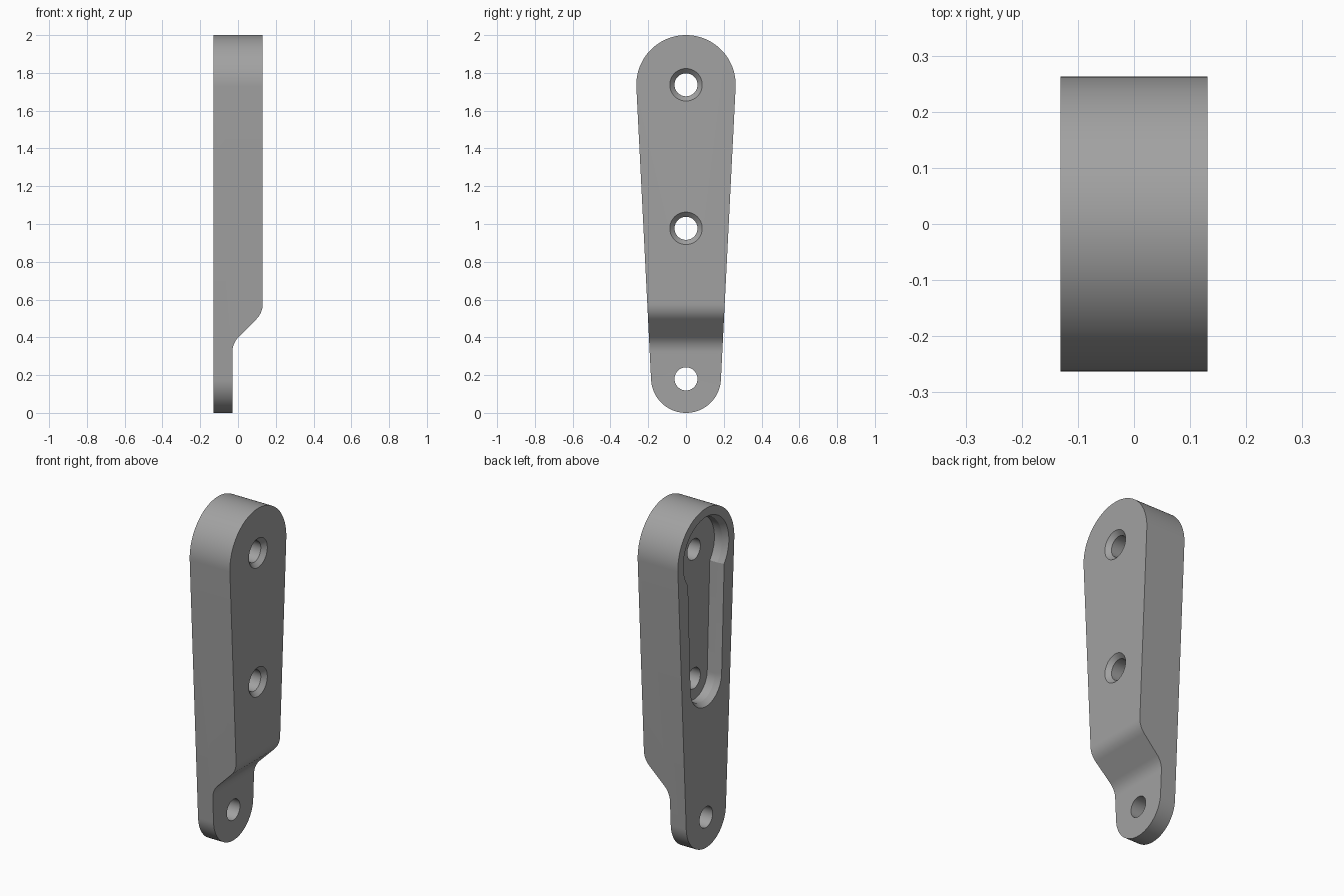
import bpy, bmesh, math
from mathutils import Vector

if "Cube" in bpy.data.objects:
    bpy.data.objects.remove(bpy.data.objects["Cube"])

HALF = 0.131            # half thickness in x
TOP_Z, LOW_Z = 1.737, 0.185
MID_Z = 0.977


def tapered_outline(z1, r1, z2, r2, head=None, n=32):
    """Tapered slot in (y, z); an optional larger head radius makes a keyhole."""
    head = head or r2
    tilt = -math.asin((r2 - r1) / (z2 - z1))
    start = tilt - math.acos(min(1, r2 / head))
    pts = []
    for i in range(n + 1):
        a = start + (math.pi - 2 * start) * i / n
        pts.append((head * math.cos(a), z2 + head * math.sin(a)))
    for i in range(n + 1):
        a = math.pi - tilt + (math.pi + 2 * tilt) * i / n
        pts.append((r1 * math.cos(a), z1 + r1 * math.sin(a)))
    return pts


def circle(z, r, n=40):
    return [(r * math.cos(math.tau * i / n), z + r * math.sin(math.tau * i / n))
            for i in range(n)]


def solid(name, rings):
    """Closed solid skinned over matching rings of 3D points."""
    bm = bmesh.new()
    loops = [[bm.verts.new(p) for p in ring] for ring in rings]
    n = len(loops[0])
    for a, b in zip(loops, loops[1:]):
        for i in range(n):
            j = (i + 1) % n
            bm.faces.new((a[i], a[j], b[j], b[i]))
    bm.faces.new(loops[0][::-1])
    bm.faces.new(loops[-1])
    bmesh.ops.recalc_face_normals(bm, faces=bm.faces)
    mesh = bpy.data.meshes.new(name)
    bm.to_mesh(mesh)
    bm.free()
    obj = bpy.data.objects.new(name, mesh)
    bpy.context.collection.objects.link(obj)
    return obj


def loft_x(name, layers):
    return solid(name, [[(x, y, z) for y, z in outline] for x, outline in layers])


def combine(target, tool, operation):
    tool.hide_render = True
    mod = target.modifiers.new(tool.name, 'BOOLEAN')
    mod.operation, mod.object, mod.solver = operation, tool, 'EXACT'
    bpy.context.view_layer.objects.active = target
    bpy.ops.object.modifier_apply(modifier=mod.name)
    bpy.data.objects.remove(tool)


def fillet(prev, corner, nxt, t, n=10):
    """Rounded corner with tangent length t, as an arc."""
    p, c, q = Vector(prev), Vector(corner), Vector(nxt)
    d1, d2 = (p - c).normalized(), (q - c).normalized()
    half = d1.angle(d2) / 2
    r = t * math.tan(half)
    mid = c + (d1 + d2).normalized() * (t / math.cos(half))
    u, v = c + d1 * t - mid, c + d2 * t - mid
    sweep = u.angle(v)
    return [tuple(mid + (u * math.sin(sweep * (1 - k / n)) + v * math.sin(sweep * k / n))
                  / math.sin(sweep)) for k in range(n + 1)]


# Tapered arm with rounded ends
body = tapered_outline(LOW_Z, 0.185, TOP_Z, 0.263, n=48)
arm = loft_x("lever_arm", [(-HALF, body), (HALF, body)])

# Side profile: thick upper part, smooth slope, thin lower tab
hi, lo = (HALF + 0.0, 0.53), (-0.03, 0.369)
top, bottom = (HALF, 2.2), (-0.03, -0.2)
side = ([(-0.3, -0.2), (-0.3, 2.2), top] + fillet(top, hi, lo, 0.048)
        + fillet(hi, lo, bottom, 0.048) + [bottom])
combine(arm, solid("side_profile", [[(x, y, z) for x, z in side] for y in (-0.4, 0.4)]),
        'INTERSECT')


# Keyhole pocket in the back, with an eased rim
def pocket(inset):
    return tapered_outline(MID_Z, 0.145 - inset, TOP_Z, 0.173 - inset, 0.212 - inset)


combine(arm, loft_x("pocket_cutter", [(-0.2, pocket(0)), (-HALF, pocket(0)),
                                      (-HALF + 0.03, pocket(0.02)),
                                      (-HALF + 0.08, pocket(0.02))]), 'DIFFERENCE')

# Countersunk screw holes and the plain tab hole
for z in (TOP_Z, MID_Z):
    combine(arm, loft_x("screw_hole_cutter",
                        [(-0.3, circle(z, 0.061)), (HALF - 0.025, circle(z, 0.061)),
                         (HALF, circle(z, 0.086)), (0.2, circle(z, 0.086))]), 'DIFFERENCE')
combine(arm, loft_x("tab_hole_cutter", [(x, circle(0.18, 0.061)) for x in (-0.3, 0.3)]),
        'DIFFERENCE')

# Grey finish
grey = bpy.data.materials.new("grey")
grey.diffuse_color = (0.36, 0.36, 0.36, 1)
grey.use_nodes = True
grey.node_tree.nodes["Principled BSDF"].inputs["Base Color"].default_value = grey.diffuse_color
arm.data.materials.clear()
arm.data.materials.append(grey)
for f in arm.data.polygons:
    f.material_index = 0

bpy.ops.object.select_all(action='DESELECT')
arm.select_set(True)
bpy.context.view_layer.objects.active = arm
bpy.ops.object.shade_smooth_by_angle(angle=math.radians(25))
